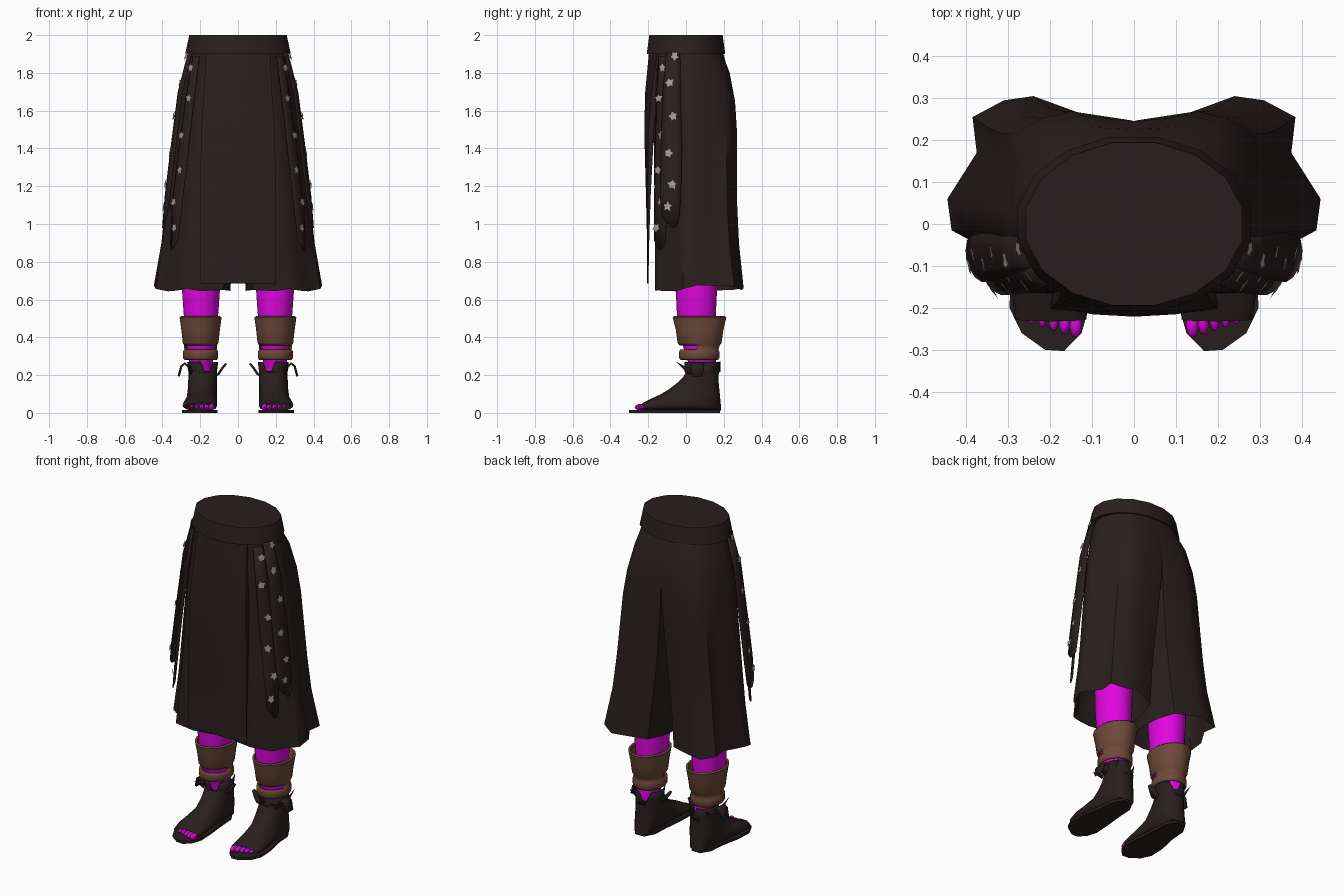
import bpy, bmesh, math, random
from mathutils import Vector

random.seed(4)
if "Cube" in bpy.data.objects:
    bpy.data.objects.remove(bpy.data.objects["Cube"])


def material(name, rgb):
    m = bpy.data.materials.new(name)
    m.use_nodes = True
    m.diffuse_color = (*rgb, 1)
    b = m.node_tree.nodes["Principled BSDF"]
    b.inputs["Base Color"].default_value = (*rgb, 1)
    b.inputs["Roughness"].default_value = 0.8
    return m


CLOTH = material("dark cloth", (0.022, 0.0135, 0.013))
LEATHER = material("brown leather", (0.155, 0.067, 0.042))
SKIN = material("magenta skin", (0.75, 0.002, 0.75))
PALE = material("pale blossom", (0.36, 0.33, 0.31))
parts = []


def build(name, verts, faces, mat, mirror=True, thick=0):
    me = bpy.data.meshes.new(name)
    me.from_pydata([tuple(v) for v in verts], [], faces)
    bm = bmesh.new()
    bm.from_mesh(me)
    bmesh.ops.recalc_face_normals(bm, faces=bm.faces)
    bm.to_mesh(me)
    bm.free()
    me.materials.append(mat)
    ob = bpy.data.objects.new(name, me)
    bpy.context.collection.objects.link(ob)
    if thick:
        s = ob.modifiers.new("thickness", 'SOLIDIFY')
        s.thickness = thick
    if mirror:
        ob.modifiers.new("mirror", 'MIRROR')
    parts.append(ob)


def loft(rings, closed=True, caps=(False, False)):
    n = len(rings[0])
    verts = [v for r in rings for v in r]
    faces = []
    for i in range(len(rings) - 1):
        for j in range(n if closed else n - 1):
            k = (j + 1) % n
            faces.append((i * n + j, i * n + k, (i + 1) * n + k, (i + 1) * n + j))
    if caps[0]:
        faces.append(tuple(range(n)))
    if caps[1]:
        faces.append(tuple(range(len(verts) - n, len(verts))))
    return verts, faces


def oval(cx, cy, z, rx, ry, n=16):
    return [(cx + rx * math.cos(a), cy + ry * math.sin(a), z)
            for a in (math.tau * (j + .5) / n for j in range(n))]


# Waistband with a closed top, overhanging the cloth below
build("waistband", *loft([oval(0, 0, 1.905, .245, .185), oval(0, 0, 1.9, .285, .212),
                          oval(0, 0, 2.0, .263, .198)], caps=(True, True)), CLOTH, False)

# Wide trouser leg: a half oval at the waist blends into the flared hem
hem = [(.08, -.15), (.2, -.16), (.27, -.165), (.33, -.14), (.37, -.05), (.435, -.015),
       (.445, .06), (.375, .17), (.385, .255), (.31, .295), (.24, .305), (.09, .25),
       (.05, .15), (.04, .05), (.05, -.08)]
waist = [(.25 * math.cos(a), .19 * math.sin(a))
         for a in (math.pi * (i / 11 - .5) for i in range(12))]
waist += [(0, .12), (0, .03), (0, -.1)]
levels = [(1.93, 0, 0, 0), (1.8, .22, 0, .022), (1.65, .37, 0, .032), (1.5, .48, .05, .028),
          (1.3, .59, .24, .014), (1.1, .69, .46, .004), (.9, .8, .72, 0), (.665, 1, 1, 0)]
rings = []
for z, flare, split, bulge in levels:
    ring = []
    for i, (a, b) in enumerate(zip(waist, hem)):
        fx = split if i in (0, 11, 12, 13, 14) else flare
        y = a[1] + (b[1] - a[1]) * flare + (bulge if a[1] > .1 and i < 12 else 0)
        dz = random.uniform(-.024, .014) if z < .7 else 0
        ring.append((a[0] + (b[0] - a[0]) * fx, y, z + dz))
    rings.append(ring)
build("trouser_leg", *loft(rings), CLOTH)

# Front apron: folded in at the top, a thin flap near the hem
rings = []
for z, w, y, inset, fold in [(1.91, .17, -.196, .045, .03), (1.7, .18, -.216, .035, .03),
                             (1.5, .195, -.221, .022, .03), (1.15, .2, -.212, .01, .015),
                             (.9, .2, -.206, .005, .006), (.685, .2, -.207, .004, .004)]:
    row = [(w * u, y + inset * u * u, z) for u in (-1, -.5, 0, .5, 1)]
    rings.append([(-w, y + inset + fold, z)] + row + [(w, y + inset + fold, z)])
build("front_apron", *loft(rings, closed=False), CLOTH, False)


# Hanging sashes with blossoms
def sash(name, path, width, across, start):
    d = Vector((*across, 0)).normalized()
    n = Vector((d.y, -d.x, 0))
    path = [Vector(p) for p in path]
    rings = []
    for i, c in enumerate(path):
        w = width * (.65, .85, 1, 1, .8)[i] / 2
        drop = Vector((0, 0, -.05 if i == len(path) - 1 else 0))
        rings.append([c + d * u * w - n * .012 * u * u + drop * (1 - abs(u - .3))
                      for u in (-1, -.5, 0, .5, 1)])
    build(name, *loft(rings, closed=False), CLOTH, thick=.004)
    verts, faces = [], []
    for k in range(6):
        t = (k + start) / 6 * (len(path) - 1)
        i = int(t)
        c = path[i].lerp(path[i + 1], t - i) + n * .005 + d * .012 * (-1) ** k
        up = (path[i] - path[i + 1]).normalized()
        base = len(verts)
        turn = random.random()
        for j in range(10):
            r = (.027, .016)[j % 2] * random.uniform(.85, 1.1)
            a = math.tau * j / 10 + turn
            verts.append(c + d * r * math.cos(a) + up * r * math.sin(a))
        faces.append(tuple(range(base, base + 10)))
    build(name + "_blossoms", verts, faces, PALE)


sash("side_sash", [(.264, -.07, 1.91), (.317, -.078, 1.7), (.355, -.08, 1.4),
                   (.385, -.085, 1.15), (.4, -.085, 1.02)], .115, (.2, .98), .15)
sash("front_sash", [(.232, -.13, 1.89), (.267, -.135, 1.65), (.305, -.138, 1.35),
                    (.333, -.14, 1.1), (.348, -.148, .9)], .09, (.6, .8), .4)

# Bare calf
build("calf", *loft([oval(.196, y, z, rx, ry) for z, rx, ry, y in
                     [(.17, .055, .06, .09), (.26, .062, .074, .09), (.3, .07, .08, .075),
                      (.4, .08, .09, .062), (.52, .093, .105, .055),
                      (.66, .103, .112, .055), (1.0, .108, .115, .055)]], caps=(True, True)), SKIN)

# Leather shin guard, open in a slit at the front
verts, faces = loft([oval(.198, y, z, rx, ry, 24) for z, rx, ry, y in
                     [(.28, .086, .1, .07), (.29, .094, .107, .07), (.325, .094, .107, .07),
                      (.335, .087, .102, .07), (.358, .088, .108, .072), (.37, .095, .117, .072),
                      (.44, .103, .127, .072), (.505, .112, .143, .072), (.512, .104, .136, .072)]])
faces = [f for f in faces if not (.33 < min(verts[i][2] for i in f) < .34
                                  and max(verts[i][1] for i in f) < .075)]
build("shin_guard", verts, faces, LEATHER, thick=.012)

# Boot: tilted rings from ankle to the open toe (front y, z, back y, z, half width, centre x)
rings = []
for fy, fz, by, bz, w, cx in [(.0, .215, .172, .215, .076, .187), (-.015, .19, .172, .17, .076, .187),
                              (-.045, .16, .18, .09, .078, .188), (-.095, .122, .187, .012, .081, .192),
                              (-.14, .095, .02, .01, .088, .198), (-.19, .073, -.11, .01, .092, .202),
                              (-.232, .052, -.222, .01, .085, .198)]:
    ring = []
    for j in range(16):
        a = math.tau * j / 16
        s = (1 - math.sin(a)) / 2
        c = math.cos(a)
        ring.append((cx + w * math.copysign(abs(c) ** .75, c),
                     fy + (by - fy) * s, fz + (bz - fz) * s))
    rings.append(ring)
build("boot", *loft(rings), CLOTH)

# Sole plate
outline = [(.165, .18), (.13, .12), (.125, .02), (.113, -.1), (.108, -.2), (.125, -.26), (.167, -.303),
           (.212, -.3), (.268, -.26), (.297, -.2), (.293, -.1), (.268, .02), (.26, .12), (.225, .18)]
build("sole", *loft([[(x, y, z) for x, y in outline] for z in (0, .016)], caps=(True, True)), CLOTH)

# Toes
bm = bmesh.new()
for k in range(5):
    ret = bmesh.ops.create_uvsphere(bm, u_segments=10, v_segments=6, radius=1)
    r = .018 - .0015 * k
    for v in ret["verts"]:
        v.co = Vector((.139 + .0265 * k + v.co.x * r * .85, -.238 + .008 * k + v.co.y * .034,
                       .03 + v.co.z * r))
me = bpy.data.meshes.new("toes")
bm.to_mesh(me)
bm.free()
me.materials.append(SKIN)
toes = bpy.data.objects.new("toes", me)
bpy.context.collection.objects.link(toes)
toes.modifiers.new("mirror", 'MIRROR')
parts.append(toes)

# Ankle collar with V notches on the inner front and back
rings = [oval(.187, .087, z, r, r * 1.16, 20) for z, r in [(.19, .074), (.212, .076), (.27, .083)]]
rings[-1] = [(x, y, z - (.052 if abs(x - .157) < .02 else 0)) for x, y, z in rings[-1]]
build("ankle_collar", *loft(rings), CLOTH, thick=.005)


# Bow loops and pointed tie ends
def ribbon(name, path, y, half):
    build(name, *loft([[(x, y - half * s, z), (x, y + half * s, z)] for x, z, s in path],
                      closed=False), CLOTH, thick=.012)


ribbon("outer_bow", [(.25, .215, .6), (.258, .25, 1), (.282, .268, 1),
                     (.305, .25, 1), (.32, .195, .8)], .06, .035)
ribbon("inner_bow", [(.125, .2, .6), (.108, .21, 1), (.088, .24, .8), (.068, .265, .3)], .06, .025)
for name, y0, y1 in (("front_tie", .02, -.055), ("back_tie", .13, .185)):
    build(name, [(.25, y0, .2), (.262, y0, .235), (.262, y1, .272), (.24, y0, .225)],
          [(0, 1, 2), (1, 3, 2), (3, 0, 2), (0, 3, 1)], CLOTH)

# Soft shading with crisp folds
bpy.ops.object.select_all(action='DESELECT')
for ob in parts:
    ob.select_set(True)
bpy.context.view_layer.objects.active = parts[0]
bpy.ops.object.shade_smooth_by_angle(angle=math.radians(50))
